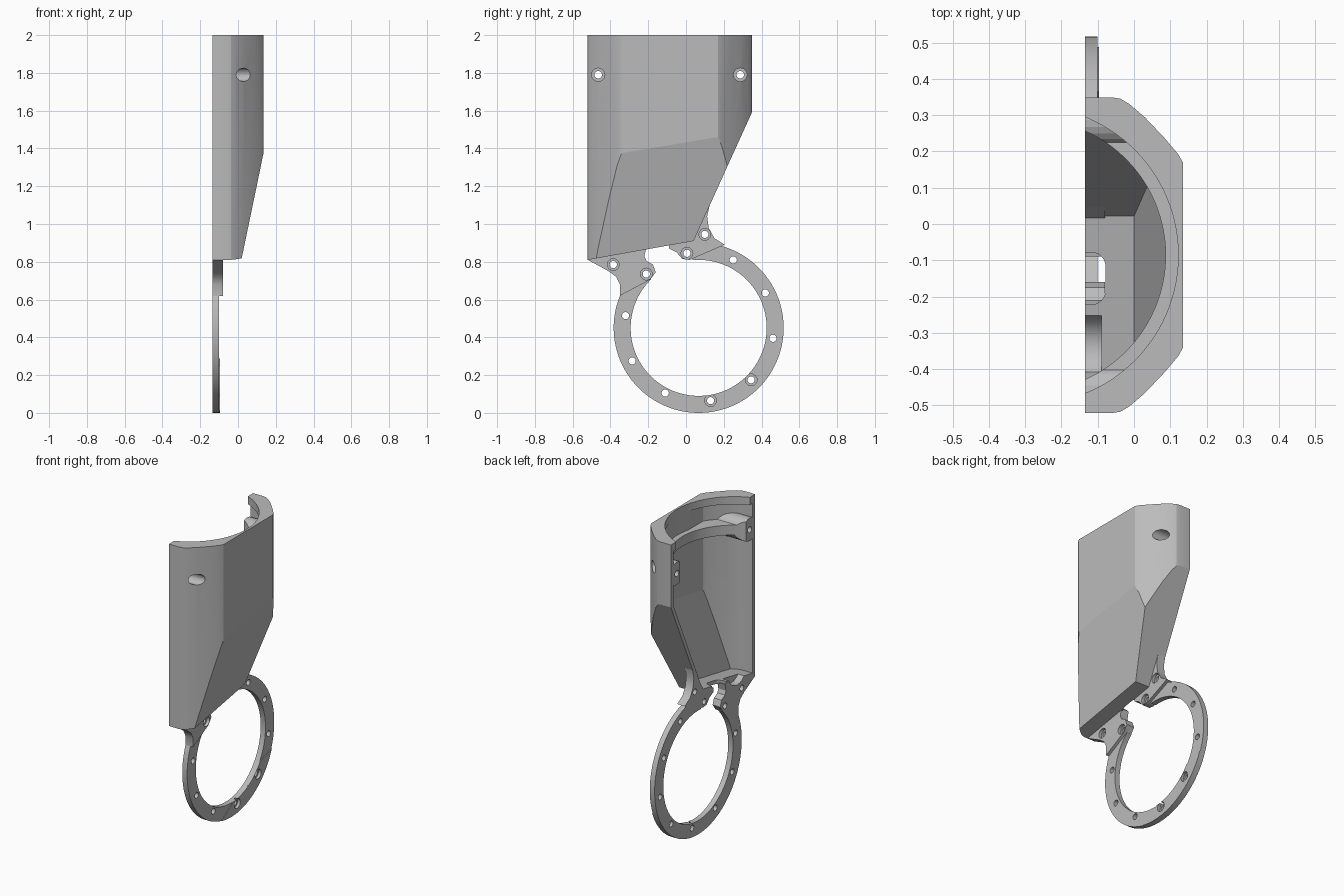
import bpy, bmesh
from math import cos, sin, radians
from mathutils import Vector

cube = bpy.data.objects.get("Cube")
if cube:
    bpy.data.objects.remove(cube, do_unlink=True)

grey = bpy.data.materials.new("matte grey")
grey.use_nodes = True
COLOUR = (0.5, 0.5, 0.5, 1)
grey.diffuse_color = COLOUR
grey.node_tree.nodes["Principled BSDF"].inputs["Base Color"].default_value = COLOUR

BACK = -0.135            # flat mating face
RING_Y, RING_Z = 0.067, 0.45
MID_Y = -0.086           # middle of the shell
WALL = 0.025


def arc(cx, cy, r, start, end, steps):
    """Points along a circular arc, angles in degrees."""
    turn = [radians(start + (end - start) * i / steps) for i in range(steps + 1)]
    return [(cx + r * cos(a), cy + r * sin(a)) for a in turn]


def prism(name, points, low, high, axis="z", planes=()):
    """Extrude a closed profile along an axis, then trim it by planes."""
    place = (lambda p, h: (p[0], p[1], h)) if axis == "z" else (lambda p, h: (h, p[0], p[1]))
    bm = bmesh.new()
    base = bm.faces.new([bm.verts.new(place(p, low)) for p in points])
    out = bmesh.ops.extrude_face_region(bm, geom=[base])
    shift = Vector(place((0, 0), high - low))
    bmesh.ops.translate(bm, vec=shift, verts=[v for v in out["geom"] if isinstance(v, bmesh.types.BMVert)])
    for point, normal in planes:
        bmesh.ops.bisect_plane(bm, geom=bm.verts[:] + bm.edges[:] + bm.faces[:],
                               plane_co=point, plane_no=normal, clear_outer=True)
        bmesh.ops.holes_fill(bm, edges=[e for e in bm.edges if e.is_boundary], sides=0)
    bmesh.ops.recalc_face_normals(bm, faces=bm.faces[:])
    mesh = bpy.data.meshes.new(name)
    bm.to_mesh(mesh)
    bm.free()
    mesh.materials.append(grey)
    obj = bpy.data.objects.new(name, mesh)
    bpy.context.collection.objects.link(obj)
    return obj


def rod(y, z, r, low, high):
    """Cylinder along x."""
    return prism("rod", arc(y, z, r, 0, 345, 23), low, high, "x")


def combine(target, tool, operation):
    mod = target.modifiers.new("combine", "BOOLEAN")
    mod.operation = operation
    mod.solver = "EXACT"
    mod.object = tool
    bpy.context.view_layer.update()
    bpy.context.view_layer.objects.active = target
    bpy.ops.object.modifier_apply(modifier=mod.name)
    bpy.data.objects.remove(tool, do_unlink=True)


def finish(obj, angle):
    bpy.ops.object.select_all(action="DESELECT")
    obj.select_set(True)
    bpy.context.view_layer.objects.active = obj
    bpy.ops.object.shade_smooth_by_angle(angle=radians(angle))


# Sloping trim planes shared by the shell and, set inward, its cavity
PLANES = [((0.135, -0.345, 1.375), (1, 0.036, -0.216)),
          ((0, 0.344, 1.58), (0, 0.67, -0.304)),
          ((0, -0.52, 0.81), (0, 0.176, -0.985))]


def trim(inset):
    result = []
    for point, normal in PLANES:
        n = Vector(normal).normalized()
        result.append((Vector(point) - n * inset, n))
    return result


def mirrored(half):
    return [(x, MID_Y + y) for x, y in half] + [(x, MID_Y - y) for x, y in reversed(half)]


# Half shell with gently bulging chamfers
outer = [(BACK, 0.435), (-0.06, 0.435), (-0.037, 0.431), (-0.012, 0.416),
         (0.03, 0.38), (0.085, 0.322), (0.122, 0.278), (0.135, 0.255)]
shell = prism("half_shell", mirrored(outer), 0.5, 2.0, planes=trim(0))

# Thin-walled chambers below and above a lip, leaving screw bosses in the corners
inner = [(-0.3, 0.41), (-0.065, 0.41), (-0.047, 0.407), (-0.027, 0.395),
         (0.012, 0.362), (0.066, 0.305), (0.1, 0.264), (0.11, 0.248)]
SCREWS = (-0.465, 0.287)
chambers = [prism("main_chamber", mirrored(inner), 0.5, 1.765, planes=trim(WALL)),
            prism("upper_chamber", mirrored(inner), 1.83, 1.95),
            prism("mouth", arc(-0.288, MID_Y, 0.41, -80, 80, 48), 1.83, 2.2)]
for chamber in chambers:
    for y in SCREWS:
        combine(chamber, rod(y, 1.79, 0.075, -0.5, 0.3), "DIFFERENCE")
    combine(shell, chamber, "DIFFERENCE")

# Round opening through the lip
combine(shell, prism("opening", arc(-0.288, MID_Y, 0.375, -80, 80, 48), 1.7, 2.2), "DIFFERENCE")
for y in SCREWS:
    combine(shell, rod(y, 1.79, 0.02, -0.3, 0.3), "DIFFERENCE")
    combine(shell, rod(y, 1.79, 0.035, -0.06, 0.3), "DIFFERENCE")

# Cable slot through the floor
slot = ([(-0.2, -0.222)] + arc(-0.118, -0.182, 0.04, -90, 0, 8)
        + arc(-0.118, -0.118, 0.04, 0, 90, 8) + [(-0.2, -0.078)])
combine(shell, prism("slot", slot, 0.7, 1.0), "DIFFERENCE")

# Open mounting ring
ring_profile = (arc(RING_Y, RING_Z, 0.45, -226, 95, 96)
                + arc(RING_Y, RING_Z, 0.36, 95, -226, 96))
plate = prism("mounting_ring", ring_profile, BACK, -0.1, "x")

# Slightly raised pad at the ring's lower back
pad = arc(RING_Y, RING_Z, 0.45, -103, -21, 24) + arc(RING_Y, RING_Z, 0.36, -34, -86, 16)
combine(plate, prism("pad", pad, -0.12, -0.096, "x"), "UNION")

# Thicker tabs joining the ring to the shell
front_tab = [(-0.52, 0.81), (-0.41, 0.75), (-0.37, 0.72), (-0.35, 0.68), (-0.35, 0.62),
             (-0.19, 0.705), (-0.16, 0.745), (-0.175, 0.785), (-0.21, 0.805),
             (-0.22, 0.83), (-0.21, 0.875), (-0.5, 0.822)]
back_tab = [(0.125, 1.1), (0.112, 1.04), (0.12, 0.98), (0.15, 0.925), (0.205, 0.89),
            (0.02, 0.81), (-0.02, 0.815), (-0.05, 0.85), (-0.09, 0.87), (-0.09, 0.9),
            (0.01, 0.92), (0.1, 1.08)]
for points in (front_tab, back_tab):
    combine(plate, prism("tab", points, BACK, -0.08, "x"), "UNION")

# Scooped recess in the floor and the tab below it
for part in (shell, plate):
    combine(part, rod(-0.338, 0.915, 0.092, -0.2, -0.09), "DIFFERENCE")

# Screw holes, some with a wide recess
plain = [(0.25, 0.81), (0.42, 0.635), (0.46, 0.395), (-0.11, 0.105), (-0.285, 0.275), (-0.32, 0.515)]
recessed = [(0.345, 0.175), (0.13, 0.065), (-0.385, 0.785), (-0.21, 0.735), (0.005, 0.845), (0.1, 0.945)]
for y, z in plain + recessed:
    combine(plate, rod(y, z, 0.019, -0.2, 0), "DIFFERENCE")
for y, z in recessed:
    depth = -0.115 if z < 0.5 else -0.1
    combine(plate, rod(y, z, 0.031, depth, 0), "DIFFERENCE")

finish(shell, 11)
finish(plate, 30)
